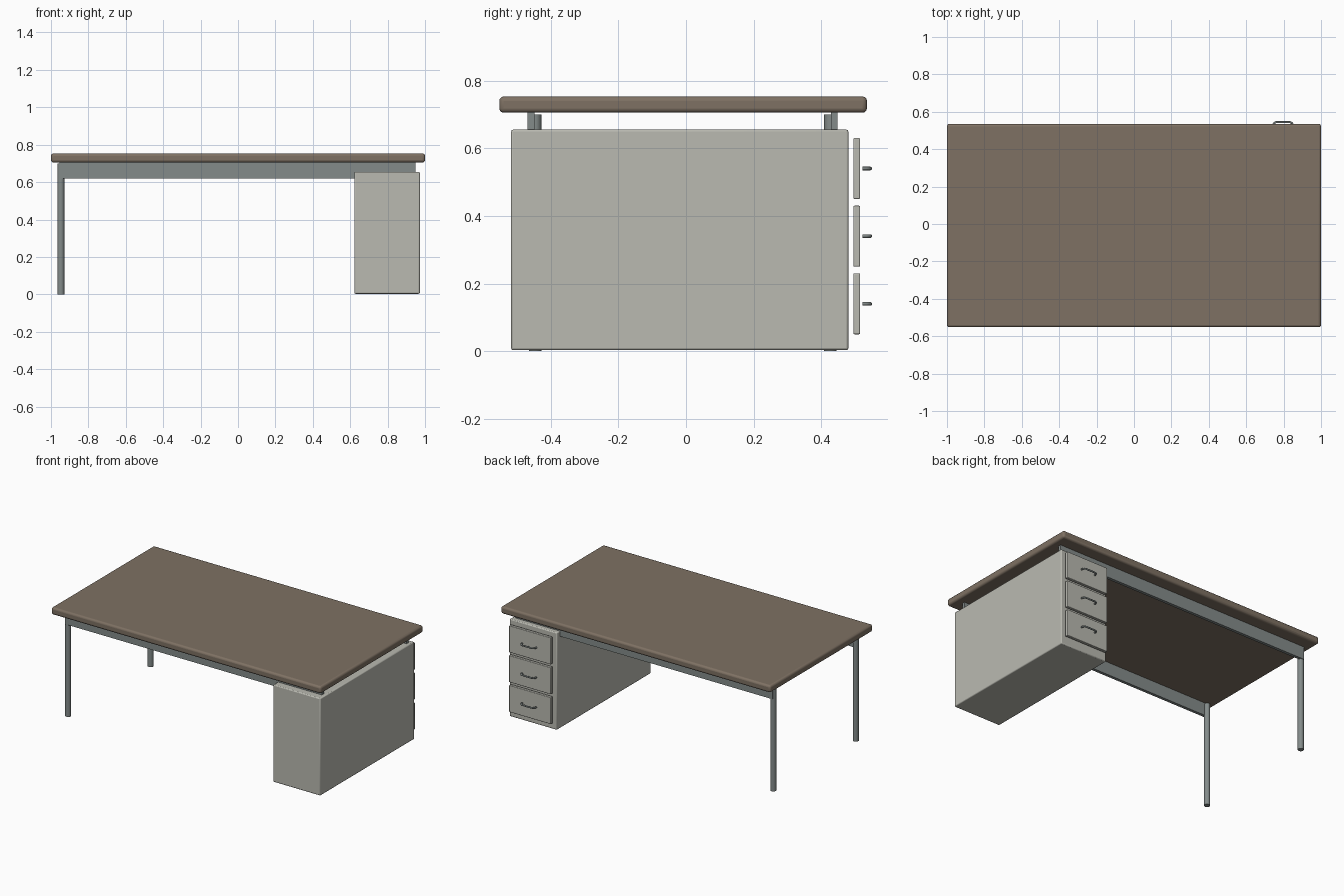
import bpy, math

if "Cube" in bpy.data.objects:
    bpy.data.objects.remove(bpy.data.objects["Cube"])


def material(name, rgb):
    m = bpy.data.materials.new(name)
    m.diffuse_color = (*rgb, 1)
    m.use_nodes = True
    m.node_tree.nodes["Principled BSDF"].inputs["Base Color"].default_value = m.diffuse_color
    return m


WOOD = material("brown_top", (0.21, 0.165, 0.125))
PAINT = material("pale_grey", (0.49, 0.49, 0.44))
STEEL = material("steel_grey", (0.23, 0.26, 0.255))


def box(name, x, y, z, mat, bevel=0.0, segments=2):
    """Box from (min, max) ranges on each axis, with optional rounded edges."""
    bpy.ops.mesh.primitive_cube_add(size=1, location=[(a + b) / 2 for a, b in (x, y, z)])
    ob = bpy.context.object
    ob.name = name
    ob.scale = [b - a for a, b in (x, y, z)]
    bpy.ops.object.transform_apply(location=False, rotation=False, scale=True)
    ob.data.materials.append(mat)
    if bevel:
        mod = ob.modifiers.new("rounded_edges", 'BEVEL')
        mod.width, mod.segments = bevel, segments
        bpy.ops.object.shade_smooth_by_angle(angle=math.radians(35))
    return ob


# Table top
box("table_top", (-1, 1), (-0.552, 0.535), (0.705, 0.753), WOOD, 0.013, 3)

# Long rails under the top, with one round leg at the left end of each
for side, rail_y, leg_y in (("front", (-0.468, -0.448), -0.446),
                            ("back", (0.428, 0.448), 0.427)):
    box(side + "_rail", (-0.955, 0.95), rail_y, (0.62, 0.706), STEEL)
    bpy.ops.mesh.primitive_cylinder_add(vertices=16, radius=0.0185, depth=0.70,
                                        location=(-0.947, leg_y, 0.35))
    leg = bpy.context.object
    leg.name = side + "_leg"
    leg.data.materials.append(STEEL)
    bpy.ops.object.shade_smooth_by_angle(angle=math.radians(35))

# Drawer cabinet
box("cabinet", (0.622, 0.972), (-0.517, 0.48), (0.003, 0.655), PAINT, 0.006)

# Bow handle as a bent rod
def handle(name, z):
    cu = bpy.data.curves.new(name, 'CURVE')
    cu.dimensions = '3D'
    cu.bevel_depth, cu.bevel_resolution, cu.use_fill_caps = 0.0055, 2, True
    path = [(-0.052, 0.522), (-0.051, 0.533), (-0.046, 0.541), (-0.036, 0.545)]
    path += [(-x, y) for x, y in reversed(path)]
    sp = cu.splines.new('POLY')
    sp.points.add(len(path) - 1)
    for p, (x, y) in zip(sp.points, path):
        p.co = (0.797 + x, y, z, 1)
    ob = bpy.data.objects.new(name, cu)
    bpy.context.collection.objects.link(ob)
    cu.materials.append(STEEL)


# Drawer fronts, lowest first
for i in range(3):
    z = 0.14 + 0.2 * i
    box(f"drawer_front_{i + 1}", (0.642, 0.952), (0.495, 0.515), (z - 0.09, z + 0.09), PAINT, 0.003)
    handle(f"drawer_handle_{i + 1}", z)
